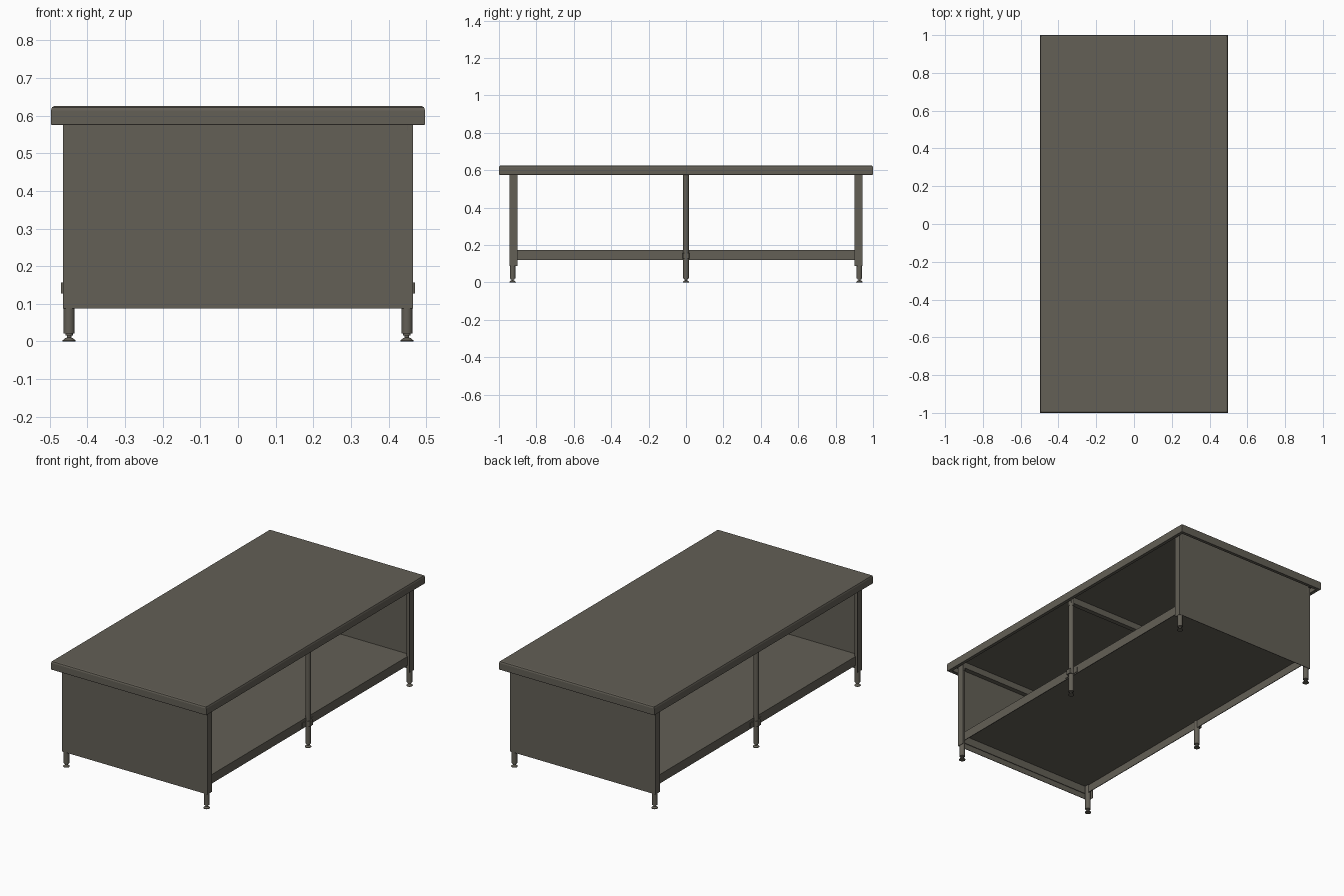
import bpy, bmesh, math

if "Cube" in bpy.data.objects:
    bpy.data.objects.remove(bpy.data.objects["Cube"])

steel = bpy.data.materials.new("dull_warm_grey_steel")
steel.diffuse_color = (0.125, 0.115, 0.093, 1.0)
steel.use_nodes = True
steel.node_tree.nodes["Principled BSDF"].inputs["Base Color"].default_value = steel.diffuse_color


def finish(name, bm, smooth=False):
    bmesh.ops.recalc_face_normals(bm, faces=bm.faces[:])
    me = bpy.data.meshes.new(name)
    bm.to_mesh(me)
    bm.free()
    me.materials.append(steel)
    ob = bpy.data.objects.new(name, me)
    bpy.context.collection.objects.link(ob)
    if smooth:
        bpy.ops.object.select_all(action='DESELECT')
        ob.select_set(True)
        bpy.context.view_layer.objects.active = ob
        bpy.ops.object.shade_smooth_by_angle(angle=math.radians(35))
    return ob


def loft(name, loops, smooth=False):
    """Skin a list of point loops and cap both ends."""
    bm = bmesh.new()
    rows = [[bm.verts.new(p) for p in loop] for loop in loops]
    n = len(rows[0])
    for a, b in zip(rows, rows[1:]):
        for i in range(n):
            j = (i + 1) % n
            bm.faces.new((a[i], a[j], b[j], b[i]))
    bm.faces.new(rows[0][::-1])
    bm.faces.new(rows[-1])
    return finish(name, bm, smooth)


def tray(name, rings):
    return loft(name, [[(-x, -y, z), (x, -y, z), (x, y, z), (-x, y, z)]
                       for x, y, z in rings])


def lathe(name, cx, cy, profile, sides=20):
    return loft(name, [[(cx + r * math.cos(2 * math.pi * i / sides),
                         cy + r * math.sin(2 * math.pi * i / sides), z)
                        for i in range(sides)] for r, z in profile], True)


def prism(name, outline, z0, z1):
    return loft(name, [[(x, y, z) for x, y in outline] for z in (z0, z1)])


def box(name, x0, x1, y0, y1, z0, z1):
    return prism(name, [(x0, y0), (x1, y0), (x1, y1), (x0, y1)], z0, z1)


# Worktop: folded sheet, hollow below, softened upper edge
tray("worktop", [(0.487, 0.990, 0.613), (0.487, 0.990, 0.579),
                 (0.477, 0.980, 0.579), (0.477, 0.980, 0.575),
                 (0.495, 0.998, 0.575), (0.497, 1.000, 0.578),
                 (0.497, 1.000, 0.614), (0.494, 0.997, 0.622),
                 (0.489, 0.992, 0.625)])

# Lower shelf: upside-down tray
tray("shelf", [(0.441, 0.936, 0.165), (0.441, 0.936, 0.120),
               (0.445, 0.940, 0.120), (0.445, 0.940, 0.172)])

# Legs with adjustable feet, and collars at the top
leg_profile = [(0.017, 0.0), (0.017, 0.003), (0.010, 0.009), (0.006, 0.010),
               (0.006, 0.016), (0.010, 0.016), (0.010, 0.021), (0.015, 0.021),
               (0.015, 0.560), (0.0165, 0.560), (0.0165, 0.600)]
for sx, side in ((-1, "left"), (1, "right")):
    for cy, pos in ((-0.927, "front"), (0, "middle"), (0.927, "back")):
        lathe(f"{pos}_{side}_leg", sx * 0.449, cy, leg_profile)
    # Strap clamping the shelf edge to the middle leg
    strap = [(0.444, -0.050), (0.449, -0.050), (0.449, -0.019), (0.470, -0.015),
             (0.470, 0.015), (0.449, 0.019), (0.449, 0.050), (0.444, 0.050)]
    prism(f"{side}_leg_strap", [(sx * x, y) for x, y in strap], 0.127, 0.156)

# End panels with side flanges wrapping the legs
for sy, end in ((-1, "front"), (1, "back")):
    u = [(-0.465, 0.943), (0.465, 0.943), (0.465, 0.902), (0.462, 0.902),
         (0.462, 0.940), (-0.462, 0.940), (-0.462, 0.902), (-0.465, 0.902)]
    prism(f"{end}_end_panel", [(x, sy * y) for x, y in u], 0.088, 0.600)

# Cross rails under the worktop
for cy, pos in ((-0.925, "front"), (0, "middle"), (0.925, "back")):
    box(f"{pos}_cross_rail", -0.46, 0.46, cy - 0.014, cy + 0.014, 0.576, 0.614)
